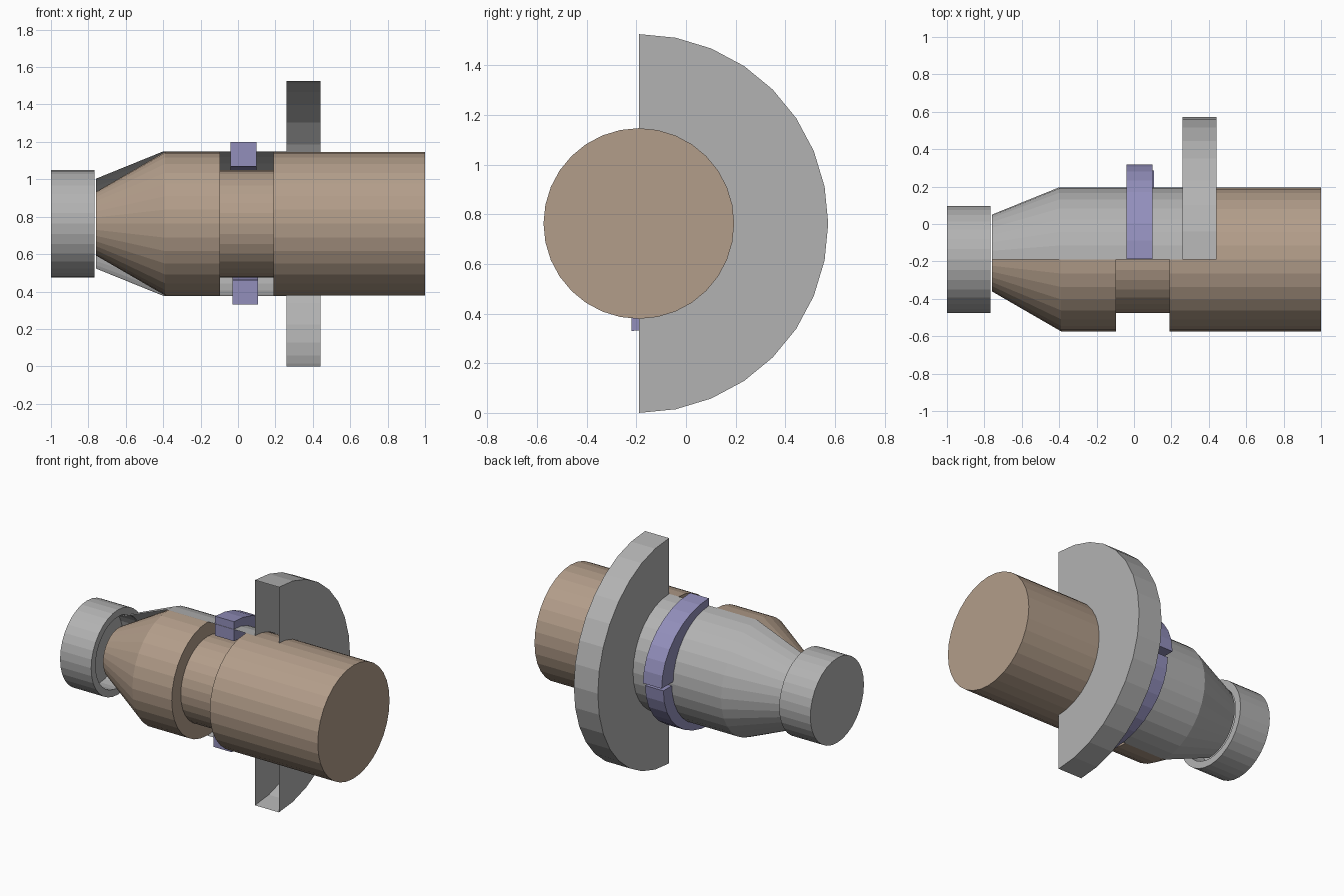
import bpy, bmesh, math

if "Cube" in bpy.data.objects:
    bpy.data.objects.remove(bpy.data.objects["Cube"])

Y0, Z0 = -0.19, 0.763   # common axis, running along x
SIDES = 32


def material(name, rgb):
    m = bpy.data.materials.new(name)
    m.diffuse_color = (*rgb, 1)
    m.use_nodes = True
    m.node_tree.nodes["Principled BSDF"].inputs["Base Color"].default_value = m.diffuse_color
    return m


grey = material("steel_grey", (0.45, 0.45, 0.45))
brown = material("warm_brown", (0.45, 0.34, 0.255))
purple = material("muted_purple", (0.29, 0.275, 0.50))


def finish(name, bm, mat):
    bmesh.ops.remove_doubles(bm, verts=bm.verts[:], dist=1e-5)
    mesh = bpy.data.meshes.new(name)
    bm.to_mesh(mesh)
    bm.free()
    mesh.materials.append(mat)
    obj = bpy.data.objects.new(name, mesh)
    bpy.context.collection.objects.link(obj)
    return obj


def lathe(name, profile, mat, steps=SIDES):
    """Turn an (x, radius) profile from the top towards +y, leaving partial turns open."""
    bm = bmesh.new()
    rings = []
    for j in range(steps + 1):
        a = 2 * math.pi * j / SIDES
        rings.append([bm.verts.new((x, Y0 + r * math.sin(a), Z0 + r * math.cos(a)))
                      for x, r in profile])
    for p, q in zip(rings, rings[1:]):
        for i in range(len(profile) - 1):
            if profile[i][1] == 0:
                bm.faces.new((p[i], p[i + 1], q[i + 1]))
            elif profile[i + 1][1] == 0:
                bm.faces.new((p[i], p[i + 1], q[i]))
            else:
                bm.faces.new((p[i], p[i + 1], q[i + 1], q[i]))
    return finish(name, bm, mat)


def ring_segment(name, x0, x1, yc, zc, up, mat, steps=8):
    """Solid quarter ring from the top or bottom round to the +y side."""
    bm = bmesh.new()
    sections = []
    for j in range(steps + 1):
        a = math.pi / 2 * j / steps
        s, c = math.sin(a), math.cos(a) * up
        sections.append([bm.verts.new((x, yc + ry * s, zc + rz * c))
                         for x, ry, rz in ((x0, 0.375, 0.288), (x1, 0.375, 0.288),
                                           (x1, 0.505, 0.42), (x0, 0.505, 0.42))])
    for p, q in zip(sections, sections[1:]):
        for k in range(4):
            n = (k + 1) % 4
            bm.faces.new((p[k], p[n], q[n], q[k]))
    bm.faces.new(sections[0])
    bm.faces.new(sections[-1])
    bmesh.ops.recalc_face_normals(bm, faces=bm.faces[:])
    return finish(name, bm, mat)


# Turned core with tapered nose and neck groove
lathe("core_shaft", [(-0.76, 0), (-0.76, 0.17), (-0.39, 0.384), (-0.095, 0.384),
                     (-0.095, 0.287), (0.19, 0.287), (0.19, 0.384), (1, 0.384), (1, 0)], brown)

# Open half shell with flange, wrapped round the back of the core
lathe("half_sleeve", [(-0.76, 0.24), (-0.4, 0.386), (0.26, 0.386), (0.26, 0.763),
                      (0.44, 0.763), (0.44, 0.384)], grey, SIDES // 2)

# End cap with a recess facing the nose
lathe("end_cap", [(-1, 0), (-1, 0.287), (-0.767, 0.287), (-0.767, 0.24),
                  (-0.9, 0.24), (-0.9, 0)], grey)

# Two locking segments sitting in the groove and through the sleeve
ring_segment("upper_lock_segment", -0.04, 0.10, -0.187, 0.78, 1, purple)
ring_segment("lower_lock_segment", -0.03, 0.107, -0.22, 0.75, -1, purple)
